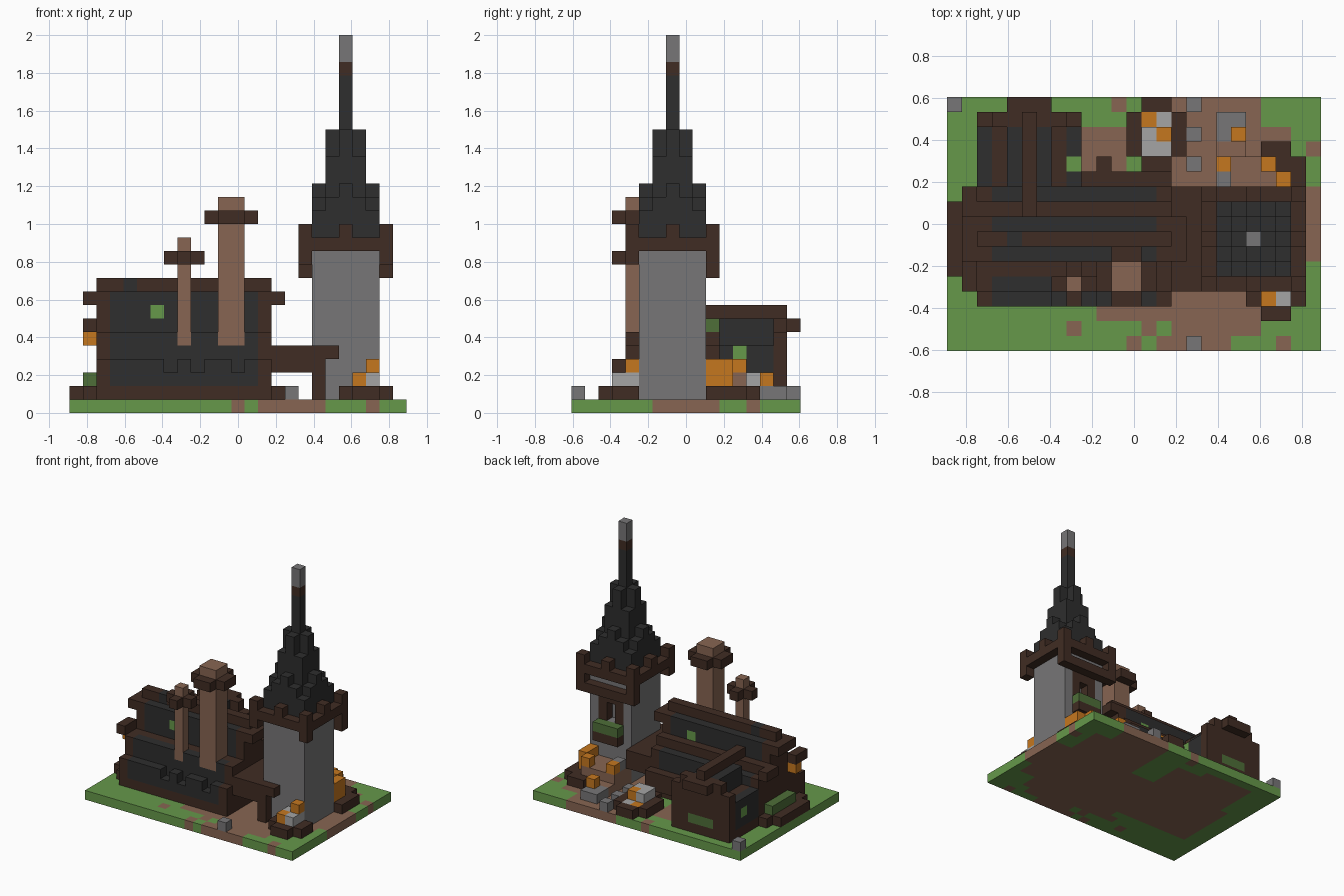
import bpy, bmesh
from mathutils import Vector

cube = bpy.data.objects.get("Cube")
if cube:
    bpy.data.objects.remove(cube, do_unlink=True)

UNIT = 2 / 28
WIDTH, DEPTH = 25, 17
PALETTE = {"grass": "66984A", "soil": "876552", "dark_timber": "402C23", "slate": "2E2E2E",
           "stone": "777677", "pale_stone": "A5A5A5", "pumpkin": "C5771F", "foliage": "4E6E38"}


def make_material(name, code):
    def linear(v):
        return v / 12.92 if v <= 0.04045 else ((v + 0.055) / 1.055) ** 2.4
    rgba = [linear(b / 255) for b in bytes.fromhex(code)] + [1]
    mat = bpy.data.materials.new(name)
    mat.use_nodes = True
    mat.diffuse_color = rgba
    bsdf = mat.node_tree.nodes["Principled BSDF"]
    bsdf.inputs["Base Color"].default_value = rgba
    bsdf.inputs["Roughness"].default_value = 0.9
    return mat


MATS = {n: make_material(n, c) for n, c in PALETTE.items()}
NAMES = list(PALETTE)
cells = {}


def fill(part, color, xs, ys, zs):
    """Fill a block of grid cells; a range is (start, end) or one index."""
    span = [range(*r) if isinstance(r, tuple) else range(r, r + 1) for r in (xs, ys, zs)]
    for x in span[0]:
        for y in span[1]:
            for z in span[2]:
                cells[x, y, z] = (part, color)


# Ground slab with soil patches
fill("ground", "grass", (0, 25), (0, 17), 0)
for xs, ys in (((2, 16), (4, 11)), ((3, 9), (11, 16)), ((9, 12), (11, 15)), ((15, 21), (11, 17)),
               ((11, 22), (2, 5)), ((15, 21), 1), ((14, 19), 0), ((16, 24), (4, 11)),
               ((21, 23), (11, 15)), (24, (6, 11))):
    fill("ground", "soil", xs, ys, 0)
for x, y in ((12, 0), (22, 0), (13, 1), (8, 1), (11, 16), (20, 16), (24, 13), (10, 2)):
    fill("ground", "soil", x, y, 0)

# House foundation
fill("house_foundation", "dark_timber", (2, 15), (3, 11), 1)
fill("house_foundation", "dark_timber", 1, (4, 11), 1)
fill("house_foundation", "dark_timber", 0, (5, 10), 1)

# Main house: stepped roof, slate courses over timber boards
COURSES = {3: (4, "slate"), 4: (6, "slate"), 5: (6, "dark_timber"), 6: (9, "slate"),
           7: (10, "dark_timber"), 8: (9, "slate"), 9: (7, "dark_timber"), 10: (6, "slate")}
for y, (top, color) in COURSES.items():
    fill("main_house", "dark_timber", (2, 15), y, (2, top))
    fill("main_roof", color, (3, 14), y, (2, top))
for x in (5, 6, 8, 11):
    fill("main_roof", "slate", x, 3, 3)
for x in (7, 9, 12):
    cells.pop((x, 3, 3))
fill("main_roof", "dark_timber", (8, 15), 11, (2, 4))
fill("main_roof", "dark_timber", 10, 12, (1, 4))
fill("main_roof", "slate", 4, 7, 9)
fill("skylight", "grass", 6, 6, 7)
fill("skylight", "grass", 11, 8, 7)

# Gable overhangs, lantern and planter on the end wall
for x in (1, 15):
    fill("gable_beam", "dark_timber", x, (6, 9), 8)
for y in (4, 5, 9, 10):
    fill("gable_beam", "dark_timber", 1, y, 6)
fill("wall_lantern", "pumpkin", 1, 5, 5)
fill("wall_planter", "foliage", 1, (6, 10), 2)

# Rear annex with its gable to the back
for off, (top, color) in enumerate(((8, "dark_timber"), (7, "slate"), (5, "dark_timber"), (5, "slate"))):
    for x in (5 - off, 5 + off):
        fill("annex_roof", color, x, (11, 15), (1, top))
        fill("annex_gable", "dark_timber", x, 15, (1, max(top, 7 if off < 3 else 6)))
        fill("annex_roof", "dark_timber", x, (11, 15), 1)
fill("annex_roof", "dark_timber", 5, (9, 16), 7)
fill("annex_gable", "dark_timber", (4, 7), 16, 6)
fill("annex_window", "foliage", (4, 7), 15, 2)
fill("annex_window", "grass", 2, 13, 3)
fill("annex_window", "grass", 8, 12, 4)

# Chimneys with cross-shaped collars
for part, x, y, size, top, collar in (("small_chimney", 8, 4, 1, 13, 11), ("large_chimney", 11, 4, 2, 16, 14)):
    fill(part + "_collar", "dark_timber", (x - 1, x + size + 1), (y, y + size), collar)
    fill(part + "_collar", "dark_timber", (x, x + size), (y - 1, y + size + 1), collar)
    fill(part, "soil", (x, x + size), (y, y + size), (5, top))

# Covered passage between house and tower
fill("passage_roof", "dark_timber", (15, 18), (4, 11), (3, 5))
fill("passage_beam", "dark_timber", (15, 19), 4, (3, 5))
fill("passage_beam", "dark_timber", 19, 4, 4)
fill("passage_post", "dark_timber", 18, 4, (1, 3))

# Tower shaft, eaves ring and corner brackets
CX, CY = 20, 7
fill("tower_shaft", "stone", (18, 23), (5, 10), (1, 13))
for d in (-3, 3):
    fill("tower_eaves", "dark_timber", CX + d, (4, 11), 12)
    fill("tower_eaves", "dark_timber", (17, 24), CY + d, 12)
    fill("tower_eaves", "dark_timber", CX + d, CY, 13)
    fill("tower_eaves", "dark_timber", CX, CY + d, 13)
    for e in (-3, 3):
        fill("tower_bracket", "dark_timber", CX + d, CY + e, (11, 14))
fill("tower_back_beam", "dark_timber", (17, 24), 10, 10)
for x in (17, 23):
    fill("tower_back_beam", "dark_timber", x, 10, 11)

# Tower rear window with planter
fill("tower_window", "dark_timber", (19, 22), 9, (7, 10))
cells.pop((20, 9, 8))
cells.pop((20, 9, 7))
fill("tower_planter", "foliage", (19, 22), 10, 6)
fill("tower_planter", "dark_timber", (19, 22), 10, 5)

# Stepped spire and finial
HEIGHTS = {(0, 1): 21, (1, 1): 19, (0, 2): 17, (1, 2): 16, (2, 2): 15}
for dx in range(-2, 3):
    for dy in range(-2, 3):
        key = tuple(sorted((abs(dx), abs(dy))))
        fill("spire", "slate", CX + dx, CY + dy, (13, HEIGHTS.get(key, 25)))
fill("finial", "dark_timber", CX, CY, 25)
fill("finial", "stone", CX, CY, (26, 28))

# Front crate of produce
fill("front_crate", "dark_timber", (20, 24), (3, 5), 1)
fill("front_crate", "dark_timber", (21, 23), 2, 1)
fill("front_produce", "pumpkin", 21, 3, 2)
fill("front_produce", "pale_stone", 22, 3, 2)
fill("front_produce", "pale_stone", (21, 23), 4, 2)
fill("front_produce", "pumpkin", 22, 4, 3)

# Rear crate and soil heap behind the tower
fill("rear_crate", "dark_timber", (20, 24), (10, 13), 1)
fill("rear_crate", "dark_timber", (21, 23), 13, 1)
fill("soil_heap", "soil", (18, 22), (10, 13), (1, 3))
fill("soil_heap", "soil", (18, 20), 13, 1)
fill("soil_heap", "stone", 18, 11, 3)
fill("rear_produce", "pumpkin", 22, (10, 12), (2, 4))
fill("rear_produce", "pumpkin", 21, 12, 3)
fill("rear_produce", "pumpkin", 18, 12, 3)
fill("rear_rocks", "stone", (18, 20), (14, 16), 1)
fill("rear_produce", "pumpkin", 19, 14, 2)

# Back yard planter box
fill("yard_box", "dark_timber", (12, 16), (13, 16), 1)
fill("yard_box", "dark_timber", (13, 15), 12, 1)
fill("yard_box", "dark_timber", (13, 15), 16, 1)
for x in (13, 14):
    for y in (13, 14, 15):
        color = "pumpkin" if (x, y) in ((13, 15), (14, 14)) else "pale_stone"
        fill("yard_produce", color, x, y, 2 if y != 15 else 1)

# Loose stones
for x, y in ((0, 16), (16, 0), (16, 12), (16, 14), (16, 16)):
    fill("loose_stone", "stone", x, y, 1)

# Turn every part into a mesh of its exposed faces
DIRECTIONS = [Vector(d) for d in ((1, 0, 0), (-1, 0, 0), (0, 1, 0), (0, -1, 0), (0, 0, 1), (0, 0, -1))]


def build_part(part):
    bm = bmesh.new()
    used = []
    for pos, (owner, color) in cells.items():
        if owner != part:
            continue
        if color not in used:
            used.append(color)
        centre = Vector(pos) + Vector((0.5 - WIDTH / 2, 0.5 - DEPTH / 2, 0.5))
        for n in DIRECTIONS:
            if tuple(int(a + b) for a, b in zip(pos, n)) in cells:
                continue
            u = Vector((n.y, n.z, n.x))
            v = n.cross(u)
            corners = [(a * u + b * v + n) / 2 + centre for a, b in ((1, 1), (-1, 1), (-1, -1), (1, -1))]
            face = bm.faces.new([bm.verts.new(c * UNIT) for c in corners])
            face.material_index = used.index(color)
    bmesh.ops.remove_doubles(bm, verts=bm.verts, dist=UNIT / 100)
    mesh = bpy.data.meshes.new(part)
    bm.to_mesh(mesh)
    bm.free()
    for color in used:
        mesh.materials.append(MATS[color])
    bpy.context.scene.collection.objects.link(bpy.data.objects.new(part, mesh))


for part in sorted({owner for owner, _ in cells.values()}):
    build_part(part)
